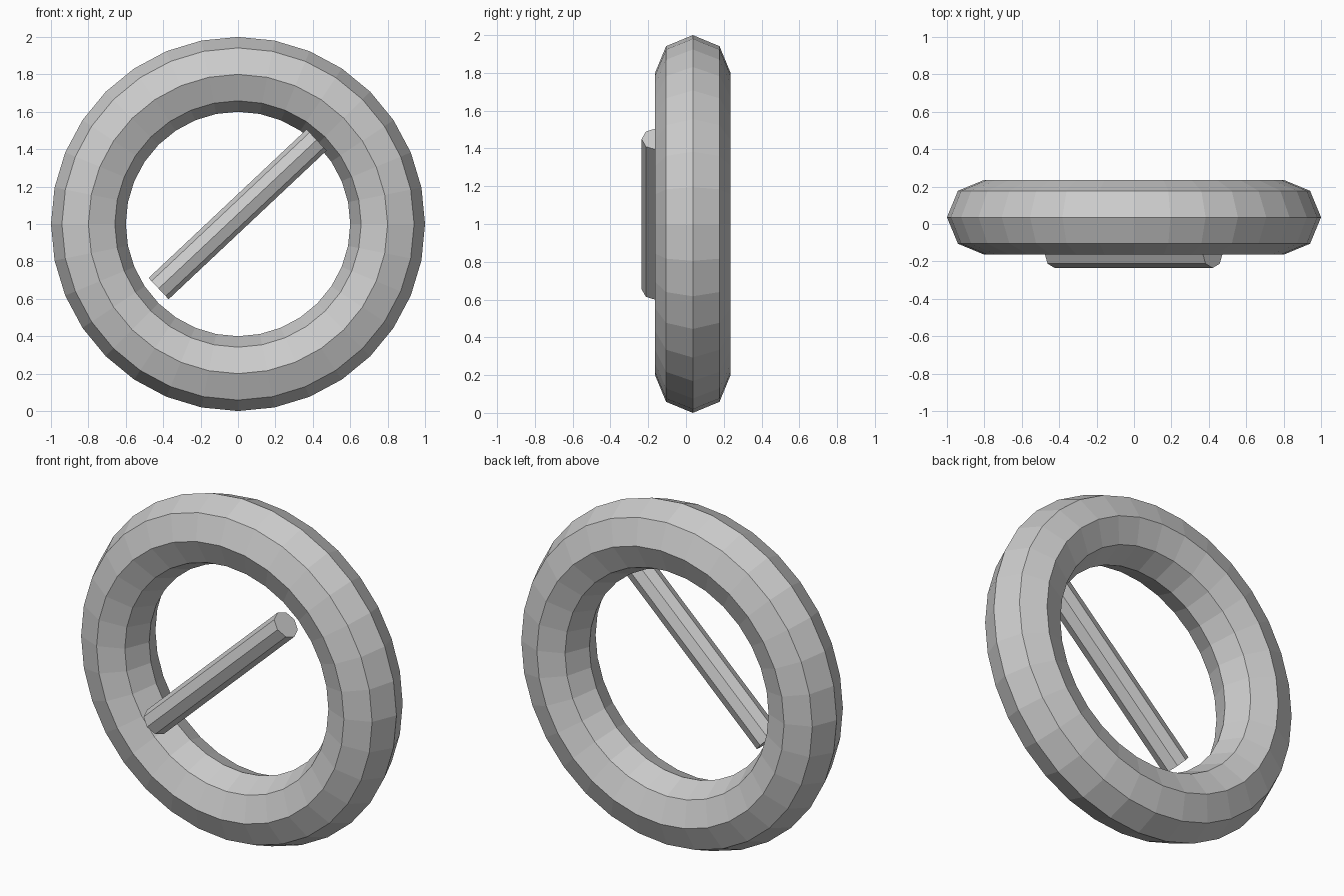
import bpy
from math import atan2, hypot, pi

cube = bpy.data.objects.get("Cube")
if cube:
    bpy.data.objects.remove(cube, do_unlink=True)

# Single plain grey
grey = bpy.data.materials.new("light_grey")
grey.use_nodes = True
colour = (0.6, 0.6, 0.6, 1)
grey.diffuse_color = colour
grey.node_tree.nodes["Principled BSDF"].inputs["Base Color"].default_value = colour


def finish(name):
    obj = bpy.context.object
    obj.name = name
    obj.data.materials.clear()
    obj.data.materials.append(grey)
    bpy.ops.object.shade_flat()


# Upright low-poly ring
bpy.ops.mesh.primitive_torus_add(
    major_radius=0.8, minor_radius=0.2, major_segments=32, minor_segments=8,
    location=(0, 0.036, 1), rotation=(pi / 2, 0, 0))
finish("ring")

# Slanted eight-sided bar in front of the opening
run, rise = 0.845, 0.795
bpy.ops.mesh.primitive_cylinder_add(
    vertices=8, radius=0.078, depth=hypot(run, rise),
    location=(-0.002, -0.157, 1.052), rotation=(0, atan2(run, rise), 0))
finish("bar")
